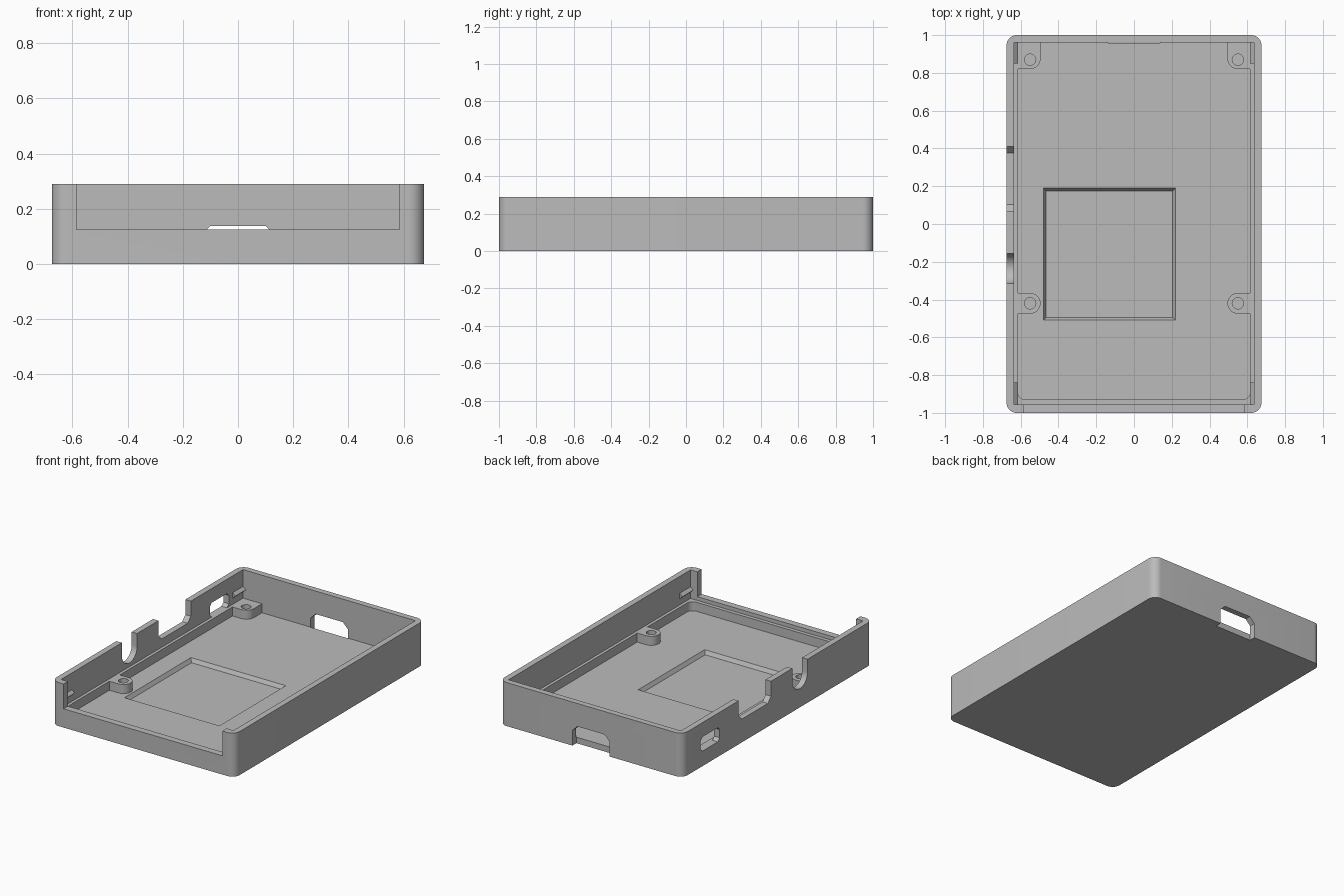
import bpy, bmesh, math
from mathutils import Vector

default = bpy.data.objects.get("Cube")
if default:
    bpy.data.objects.remove(default, do_unlink=True)

plastic = bpy.data.materials.new("grey plastic")
plastic.use_nodes = True
GREY = (0.5, 0.5, 0.5, 1)
plastic.diffuse_color = GREY
plastic.node_tree.nodes["Principled BSDF"].inputs["Base Color"].default_value = GREY

PLANES = {"z": lambda a, b, c: (a, b, c),
          "x": lambda a, b, c: (c, a, b),
          "y": lambda a, b, c: (a, c, b)}


def arc(cx, cy, r, start, end, steps=10):
    angles = [math.radians(start + (end - start) * i / steps) for i in range(steps + 1)]
    return [(cx + r * math.cos(a), cy + r * math.sin(a)) for a in angles]


def rect(x0, y0, x1, y1):
    return [(x0, y0), (x1, y0), (x1, y1), (x0, y1)]


def mirrored(half):
    """Close a right-hand outline by mirroring it across the first axis."""
    return half + [(-x, y) for x, y in reversed(half)]


def prism(name, outline, low, high, axis="z", end_scale=1.0):
    """Extrude an outline along an axis."""
    bm = bmesh.new()
    place = PLANES[axis]
    base = [bm.verts.new(place(a, b, low)) for a, b in outline]
    top = [bm.verts.new(place(a, b, high)) for a, b in outline]
    bm.faces.new(base)
    bm.faces.new(top)
    n = len(outline)
    for i in range(n):
        j = (i + 1) % n
        bm.faces.new((base[i], base[j], top[j], top[i]))
    bmesh.ops.recalc_face_normals(bm, faces=bm.faces)
    mesh = bpy.data.meshes.new(name)
    bm.to_mesh(mesh)
    bm.free()
    mesh.materials.append(plastic)
    obj = bpy.data.objects.new(name, mesh)
    bpy.context.collection.objects.link(obj)
    return obj


def activate(obj):
    bpy.ops.object.select_all(action="DESELECT")
    obj.select_set(True)
    bpy.context.view_layer.objects.active = obj


def cut(body, cutter):
    activate(body)
    mod = body.modifiers.new("cut", "BOOLEAN")
    mod.operation = "DIFFERENCE"
    mod.solver = "EXACT"
    mod.object = cutter
    bpy.ops.object.modifier_apply(modifier=mod.name)
    bpy.data.objects.remove(cutter, do_unlink=True)


# Outer body with rounded vertical corners
W, L, H, R = 0.675, 1.0, 0.29, 0.055
outer = mirrored(arc(W - R, R - L, R, -90, 0) + arc(W - R, L - R, R, 0, 90))
tray = prism("case_tray", outer, 0, H)

# Upper cavity, down to the circuit board ledge
LEDGE, FLOOR = 0.1, 0.04
cut(tray, prism("upper_cavity", rect(-0.635, -0.955, 0.635, 0.96), LEDGE, 0.5))

# Lower pocket, leaving side ledges and screw posts standing
pocket = (arc(0.575, -0.89, 0.04, -90, 0)
          + [(0.615, -0.475)] + arc(0.55, -0.42, 0.055, -90, -270, 16) + [(0.615, -0.365)]
          + [(0.615, 0.82)] + arc(0.55, 0.875, 0.055, -90, -180) + [(0.495, 0.96)])
cut(tray, prism("lower_pocket", mirrored(pocket), FLOOR, 0.2))

# Screw holes in the posts
for x in (-0.55, 0.55):
    for y in (-0.42, 0.87):
        cut(tray, prism("screw_hole", arc(x, y, 0.03, 0, 345, 23), 0.03, 0.2))

# Square floor recess with sloped sides
recess = prism("floor_recess", rect(-0.48, -0.51, 0.22, 0.19), 0.015, FLOOR + 0.001)
centre = Vector((-0.13, -0.16, 0))
for v in recess.data.vertices:
    if v.co.z < 0.02:
        v.co.x = centre.x + (v.co.x - centre.x) * 0.957
        v.co.y = centre.y + (v.co.y - centre.y) * 0.957
cut(tray, recess)

# Wide front opening
cut(tray, prism("front_opening", rect(-0.585, 0.125, 0.585, 0.5), -1.1, -0.9, "y"))

# Back connector slot, open at the bottom, with chamfered top corners
slot = mirrored([(0.137, -0.1), (0.137, 0.1), (0.1, 0.137)])
cut(tray, prism("back_slot", slot, 0.958, 1.1, "y"))

# Side wall: wide chamfered notch, round notch and small port
wide = [(0.07, 0.5), (0.07, 0.19), (0.103, 0.155), (0.377, 0.155), (0.41, 0.19), (0.41, 0.5)]
rounded = arc(-0.235, 0.205, 0.08, 180, 360, 20) + [(-0.155, 0.5), (-0.315, 0.5)]
port = [(0.63, 0.1), (0.79, 0.1), (0.81, 0.12), (0.81, 0.175),
        (0.79, 0.195), (0.63, 0.195), (0.61, 0.175), (0.61, 0.12)]
for name, outline in (("wide_notch", wide), ("round_notch", rounded), ("side_port", port)):
    cut(tray, prism(name, outline, -0.8, -0.625, "x"))

activate(tray)
bpy.ops.object.shade_smooth_by_angle(angle=math.radians(30))

# Small wedge-shaped lid catches in the four inner corners
for side, word in ((-1, "right"), (1, "left")):
    wedge = [(side * 0.637, 0.14), (side * 0.615, 0.16), (side * 0.637, 0.18)]
    prism("front_lid_catch_" + word, wedge, -0.956, -0.84, "y")
    prism("back_lid_catch_" + word, wedge, 0.85, 0.961, "y")
